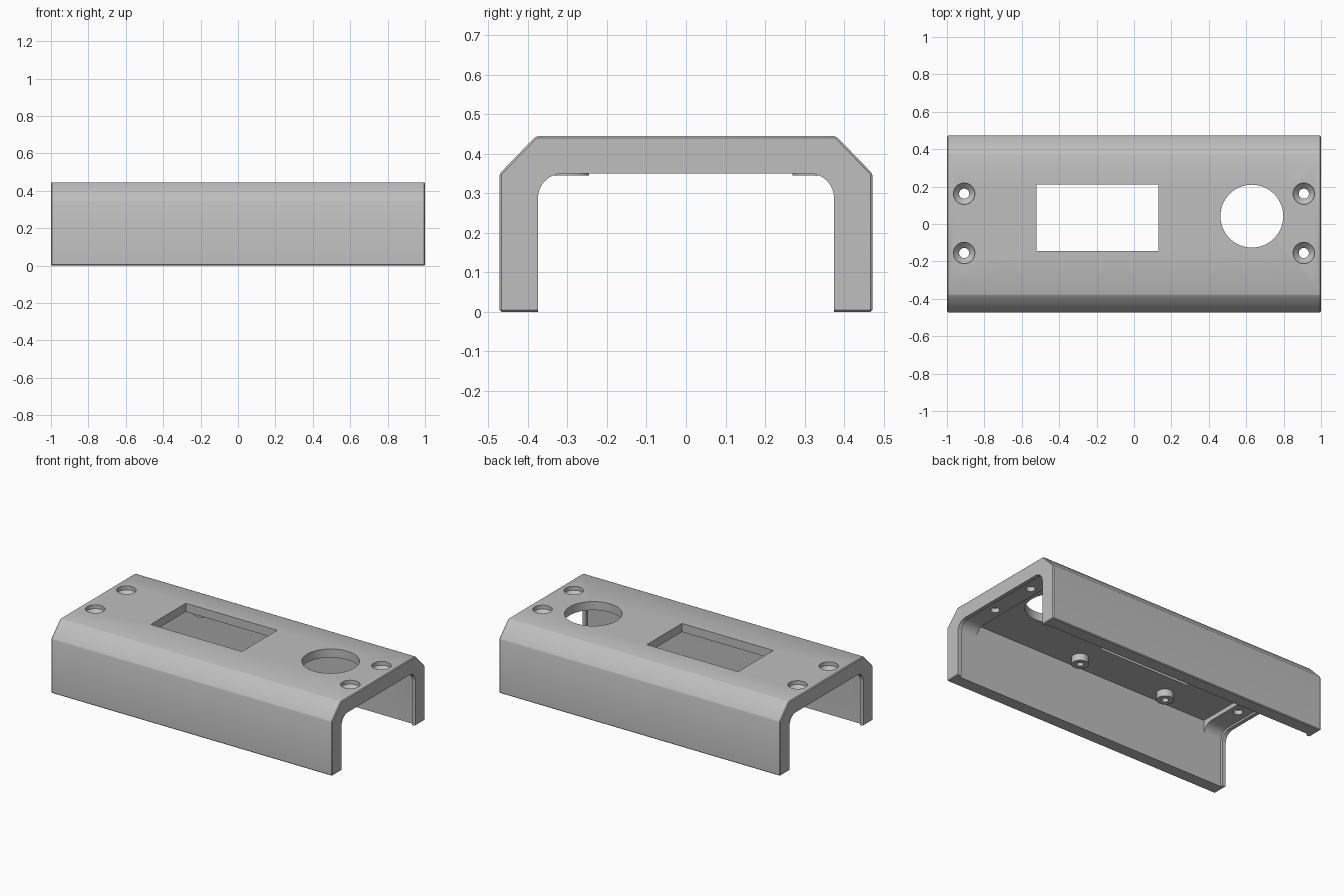
import bpy, bmesh, math
from mathutils import Matrix

cube = bpy.data.objects.get("Cube")
if cube:
    bpy.data.objects.remove(cube, do_unlink=True)

grey = bpy.data.materials.new("plain grey")
grey.use_nodes = True
grey.diffuse_color = (0.52, 0.52, 0.52, 1)
grey.node_tree.nodes["Principled BSDF"].inputs["Base Color"].default_value = (0.52, 0.52, 0.52, 1)


def finish(name, bm):
    bmesh.ops.recalc_face_normals(bm, faces=bm.faces)
    mesh = bpy.data.meshes.new(name)
    bm.to_mesh(mesh)
    bm.free()
    mesh.materials.append(grey)
    obj = bpy.data.objects.new(name, mesh)
    bpy.context.collection.objects.link(obj)
    return obj


def prism(name, half, x0, x1):
    """Extrude a mirrored (y, z) half profile, listed bottom to top, along x."""
    points = half + [(-y, z) for y, z in reversed(half)]
    bm = bmesh.new()
    face = bm.faces.new([bm.verts.new((x0, y, z)) for y, z in points])
    moved = bmesh.ops.extrude_face_region(bm, geom=[face])["geom"]
    bmesh.ops.translate(bm, vec=(x1 - x0, 0, 0),
                        verts=[v for v in moved if isinstance(v, bmesh.types.BMVert)])
    return finish(name, bm)


def tunnel(name, y, z, radius, x0, x1):
    """Open-bottomed passage with rounded upper corners."""
    half = [(y, -0.1)]
    if radius:
        for i in range(9):
            a = math.radians(90) * i / 8
            half.append((y - radius + radius * math.cos(a), z - radius + radius * math.sin(a)))
    else:
        half.append((y, z))
    return prism(name, half, x0, x1)


def cone(name, x, y, z0, z1, r0, r1, sides=48):
    bm = bmesh.new()
    bmesh.ops.create_cone(bm, cap_ends=True, segments=sides, radius1=r0, radius2=r1,
                          depth=z1 - z0, matrix=Matrix.Translation((x, y, (z0 + z1) / 2)))
    return finish(name, bm)


def box(name, x0, x1, y0, y1, z0, z1):
    bm = bmesh.new()
    size = Matrix.Diagonal((x1 - x0, y1 - y0, z1 - z0, 1))
    place = Matrix.Translation(((x0 + x1) / 2, (y0 + y1) / 2, (z0 + z1) / 2))
    bmesh.ops.create_cube(bm, size=1, matrix=place @ size)
    return finish(name, bm)


def combine(target, tool, operation="DIFFERENCE"):
    tool.hide_render = True
    mod = target.modifiers.new(tool.name, "BOOLEAN")
    mod.operation, mod.solver, mod.object = operation, "EXACT", tool
    bpy.context.view_layer.objects.active = target
    bpy.ops.object.modifier_apply(modifier=mod.name)
    bpy.data.objects.remove(tool, do_unlink=True)


# Outer shell with sloping shoulders and slightly softened edges
cover = prism("cover", [(0.472, 0), (0.472, 0.35), (0.38, 0.445)], -1, 1)
bevel = cover.modifiers.new("soft edges", "BEVEL")
bevel.width, bevel.segments = 0.005, 1
bpy.context.view_layer.objects.active = cover
bpy.ops.object.modifier_apply(modifier=bevel.name)

# Hollow: narrow end lips, thick end plates, deeper middle bay
combine(cover, tunnel("lip_opening", 0.375, 0.35, 0.062, -1.1, 1.1))
combine(cover, tunnel("end_plate_hollow", 0.39, 0.362, 0.065, -0.975, 0.975))
combine(cover, tunnel("middle_bay", 0.39, 0.39, 0, -0.85, 0.85))

# Mounting bosses under the top, around the window
for x in (-0.48, 0.155):
    for y in (-0.295, 0.32):
        combine(cover, cone("boss", x, y, 0.345, 0.41, 0.05, 0.05), "UNION")
        combine(cover, cone("boss_hole", x, y, 0.3, 0.395, 0.02, 0.02, 24))

# Window and round opening through the top
combine(cover, box("window", -0.52, 0.13, -0.145, 0.212, 0.38, 0.5))
combine(cover, cone("round_opening", 0.63, 0.042, 0.37, 0.5, 0.168, 0.168, 64))

# Countersunk screw holes at the ends
for x in (-0.908, 0.908):
    for y in (-0.155, 0.162):
        combine(cover, cone("screw_recess", x, y, 0.42, 0.5, 0.057, 0.057))
        combine(cover, cone("screw_countersink", x, y, 0.39, 0.4201, 0.027, 0.057))
        combine(cover, cone("screw_hole", x, y, 0.3, 0.46, 0.027, 0.027))

bpy.ops.object.select_all(action="DESELECT")
cover.select_set(True)
bpy.context.view_layer.objects.active = cover
bpy.ops.object.shade_smooth_by_angle(angle=math.radians(25))
